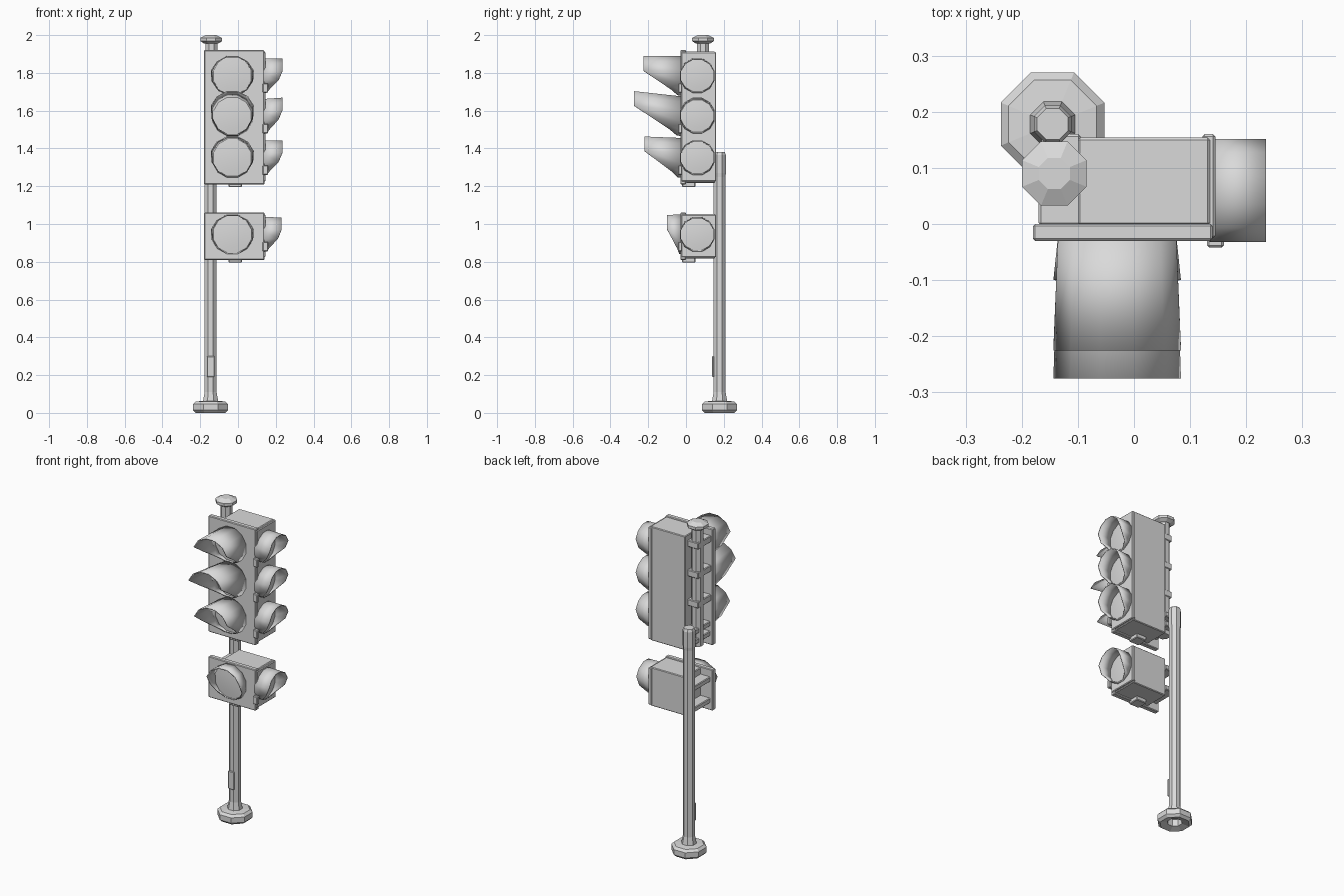
import bpy, bmesh, math
from mathutils import Matrix, Vector

cube = bpy.data.objects.get("Cube")
if cube:
    bpy.data.objects.remove(cube, do_unlink=True)

grey = bpy.data.materials.new("plain_grey")
grey.use_nodes = True
COLOUR = (0.7, 0.7, 0.7, 1)
grey.diffuse_color = COLOUR
grey.node_tree.nodes["Principled BSDF"].inputs["Base Color"].default_value = COLOUR


def finish(name, bm, smooth=False):
    bmesh.ops.recalc_face_normals(bm, faces=bm.faces)
    mesh = bpy.data.meshes.new(name)
    bm.to_mesh(mesh)
    bm.free()
    mesh.materials.append(grey)
    obj = bpy.data.objects.new(name, mesh)
    bpy.context.collection.objects.link(obj)
    if smooth:
        bpy.ops.object.select_all(action='DESELECT')
        obj.select_set(True)
        bpy.context.view_layer.objects.active = obj
        bpy.ops.object.shade_smooth_by_angle(angle=math.radians(40))
    return obj


def box(name, x, y, z, bevel=0.004):
    """Box from its (low, high) limits on each axis."""
    bm = bmesh.new()
    bmesh.ops.create_cube(bm, size=1)
    for v in bm.verts:
        v.co = Vector([(lo + hi) / 2 + c * (hi - lo)
                       for c, (lo, hi) in zip(v.co, (x, y, z))])
    bmesh.ops.bevel(bm, geom=bm.edges[:], offset=bevel, segments=1, affect='EDGES')
    return finish(name, bm)


def lathe(name, centre, profile, sides=8, place=Matrix(), smooth=False, ring=False):
    """Turn a (radius, height) profile around an upright axis, capped or as a ring."""
    bm = bmesh.new()
    rings = []
    for r, h in profile:
        rings.append([bm.verts.new((r * math.cos(a), r * math.sin(a), h))
                      for a in (math.tau * (i + 0.5) / sides for i in range(sides))])
    pairs = list(zip(rings, rings[1:]))
    if ring:
        pairs.append((rings[-1], rings[0]))
    else:
        bm.faces.new(rings[0])
        bm.faces.new(rings[-1])
    for a, b in pairs:
        for i in range(sides):
            j = (i + 1) % sides
            bm.faces.new((a[i], a[j], b[j], b[i]))
    bm.transform(Matrix.Translation(centre) @ place)
    return finish(name, bm, smooth)


def lamp(name, centre, turn, radius, depth, lift, fullness, flare):
    """Lens with a hood that is long on top and cut back below."""
    spin = Matrix.Rotation(turn, 4, 'Z')
    face = spin @ Matrix.Rotation(math.pi / 2, 4, 'X')
    lathe(name + "_lens", centre,
          [(radius, -0.01), (radius * 0.97, 0.003), (radius * 0.6, 0.007),
           (radius * 0.2, 0.009)], 12, face, True)
    bm = bmesh.new()
    sides = 12
    back, front = [], []
    for i in range(sides):
        a = math.tau * (i + 0.5) / sides
        s = math.sin(a)
        part = max(0.08, min(1, (s + 1) * fullness))
        wide = radius * (1 + (flare - 1) * part)
        back.append(bm.verts.new((radius * math.cos(a), 0.01, radius * s)))
        front.append(bm.verts.new((wide * math.cos(a), -depth * part,
                                   radius * 0.98 * s + lift * part)))
    for i in range(sides):
        j = (i + 1) % sides
        bm.faces.new((back[i], back[j], front[j], front[i]))
    bm.transform(Matrix.Translation(centre) @ spin)
    hood = finish(name + "_hood", bm, True)
    shell = hood.modifiers.new("thickness", 'SOLIDIFY')
    shell.thickness = 0.006


def signal(name, low, high, lamps):
    """Front plate, side-facing cabinet and their lamps."""
    box(name + "_front_plate", (-0.18, 0.14), (-0.03, 0.0), (low, high))
    box(name + "_cabinet", (-0.10, 0.135), (-0.002, 0.154), (low + 0.008, high - 0.006))
    box(name + "_side_plate", (0.122, 0.145), (-0.025, 0.16), (low + 0.015, high - 0.01))
    for i, (z, front_depth, side_depth, lift) in enumerate(lamps):
        label = f"{name}_lamp_{i + 1}"
        lamp(label + "_front", (-0.03, -0.03, z), 0, 0.109, front_depth, lift, 0.8, 1.08)
        lamp(label + "_side", (0.145, 0.06, z), math.pi / 2, 0.095, side_depth,
             lift * 0.3, 1.05, 1.0)
        # Hinge lug on the plate edge
        box(label + "_hinge", (0.13, 0.16), (-0.042, -0.02), (z - 0.09, z - 0.04))
    box(name + "_latch", (-0.05, 0.02), (-0.02, 0.05), (low - 0.015, low + 0.02))


# Post with a collared top, and a hollow foot
POST = (-0.145, 0.178, 0)
lathe("post", POST, [(0.034, 0.05), (0.034, 1.25), (0.036, 1.27), (0.036, 1.365),
                     (0.03, 1.38)])
lathe("foot", POST, [(0.042, 0.012), (0.085, 0.0), (0.1, 0.014), (0.1, 0.046),
                     (0.085, 0.06), (0.042, 0.064)], ring=True)
lathe("foot_collar", POST, [(0.045, 0.055), (0.034, 0.11)])
box("post_access_cover", (-0.165, -0.125), (0.138, 0.149), (0.19, 0.30), 0.003)

# Signals stacked on the post
signal("upper_signal", 1.21, 1.92,
       [(1.785, 0.195, 0.09, 0.0), (1.57, 0.245, 0.09, 0.03), (1.35, 0.19, 0.09, 0.01)])
signal("lower_signal", 0.81, 1.06, [(0.945, 0.07, 0.085, 0.0)])

# Inner mounting tube with capped top
lathe("mounting_tube", (-0.14, 0.09, 0), [(0.034, 1.24), (0.034, 1.965)])
lathe("tube_cap", (-0.142, 0.09, 0),
      [(0.04, 1.955), (0.062, 1.968), (0.062, 1.985), (0.03, 2.0)])

# Brackets joining the signals to the post
for z in (0.87, 1.0, 1.28, 1.34):
    box("bracket", (-0.165, -0.095), (-0.002, 0.16), (z - 0.015, z + 0.015))
for z in (1.5, 1.68, 1.86):
    box("tube_clamp", (-0.17, -0.095), (-0.002, 0.125), (z - 0.02, z + 0.02))
